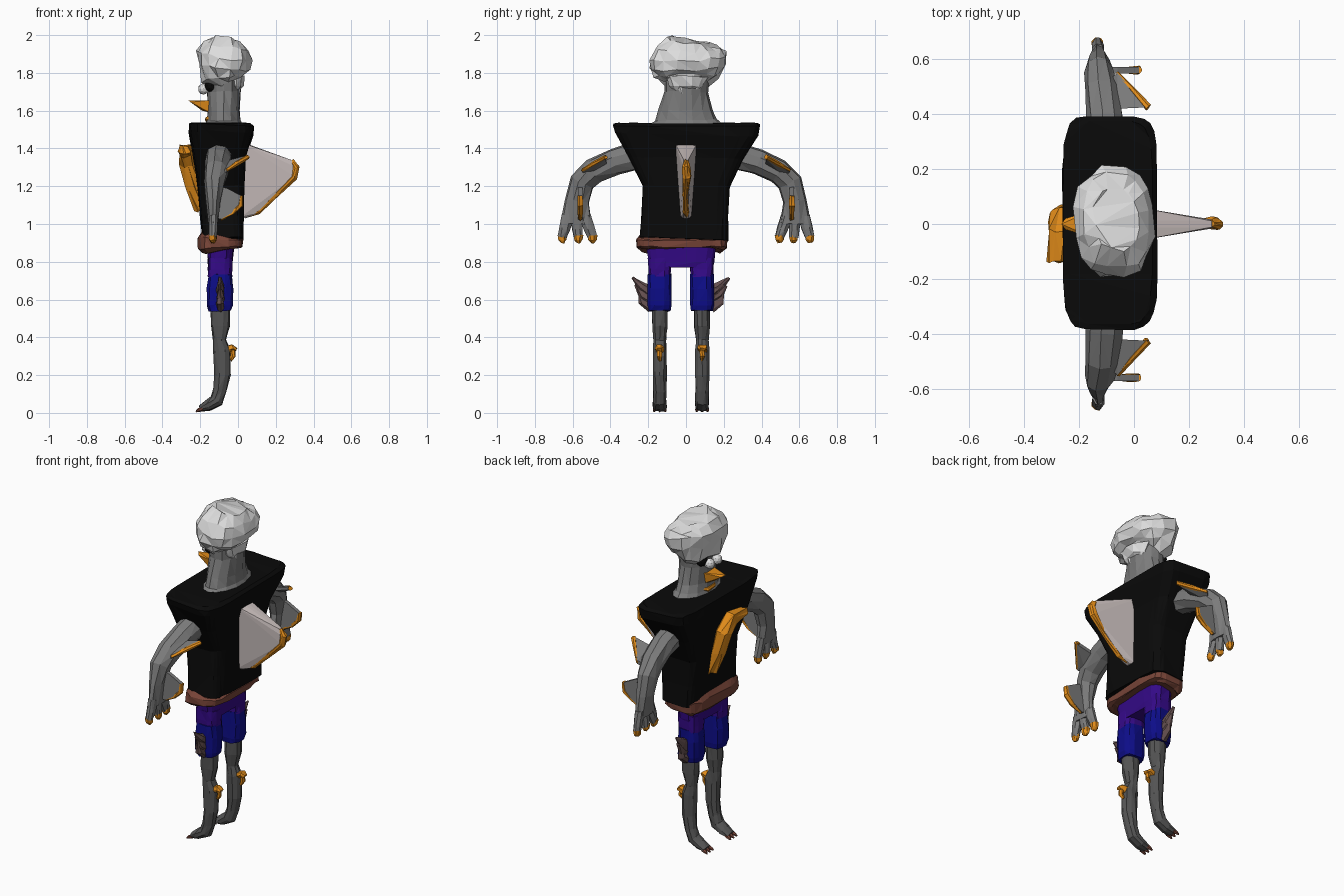
import bpy, bmesh, math, random
from mathutils import Vector

random.seed(4)
cube = bpy.data.objects.get("Cube")
if cube:
    bpy.data.objects.remove(cube, do_unlink=True)

X, Y, Z = Vector((1, 0, 0)), Vector((0, 1, 0)), Vector((0, 0, 1))


def material(name, r, g, b):
    m = bpy.data.materials.new(name)
    m.use_nodes = True
    m.diffuse_color = (r, g, b, 1)
    node = next(n for n in m.node_tree.nodes if n.type == 'BSDF_PRINCIPLED')
    node.inputs["Base Color"].default_value = (r, g, b, 1)
    node.inputs["Roughness"].default_value = 0.9
    return m


BLACK = material("black_cloth", .003, .003, .003)
SKIN = material("grey_skin", .2, .2, .2)
LEG = material("dark_grey_skin", .09, .09, .09)
WHITE = material("white_hair", .72, .72, .72)
PALE = material("pale_fin", .6, .53, .52)
ORANGE = material("orange", .75, .26, .01)
BROWN = material("brown_belt", .19, .06, .04)
PURPLE = material("purple_cloth", .035, .003, .25)
BLUE = material("blue_cloth", .004, .004, .25)
SPIKE = material("grey_brown", .13, .08, .08)


def finish(name, bm, mat):
    bmesh.ops.recalc_face_normals(bm, faces=bm.faces)
    me = bpy.data.meshes.new(name)
    bm.to_mesh(me)
    bm.free()
    me.materials.append(mat)
    ob = bpy.data.objects.new(name, me)
    bpy.context.collection.objects.link(ob)
    return ob


def loft(name, mat, path, radii, ref=X, sides=10, power=2, jitter=.003):
    """Skin superellipse rings along a path; the first radius lies along ref."""
    bm = bmesh.new()
    pts = [Vector(p) for p in path]
    rings = []
    for i, (c, (a, b)) in enumerate(zip(pts, radii)):
        t = (pts[min(i + 1, len(pts) - 1)] - pts[max(i - 1, 0)]).normalized()
        u = (ref - t * ref.dot(t)).normalized()
        v = t.cross(u)
        ring = []
        for k in range(sides):
            w = 2 * math.pi * (k + .5) / sides
            cu, cv = (math.copysign(abs(f) ** (2 / power), f) for f in (math.cos(w), math.sin(w)))
            noise = Vector([random.uniform(-jitter, jitter) for _ in range(3)])
            ring.append(bm.verts.new(c + u * a * cu + v * b * cv + noise))
        rings.append(ring)
    for r, s in zip(rings, rings[1:]):
        for k in range(sides):
            n = (k + 1) % sides
            bm.faces.new((r[k], r[n], s[n], s[k]))
    bm.faces.new(rings[0])
    bm.faces.new(rings[-1])
    bmesh.ops.triangulate(bm, faces=bm.faces)
    return finish(name, bm, mat)


def column(name, mat, rows, **kw):
    """Upright loft from rows of z, x min, x max, y centre, y half width."""
    return loft(name, mat, [((a + b) / 2, c, z) for z, a, b, c, h in rows],
                [((b - a) / 2, h) for z, a, b, c, h in rows], **kw)


def hull(name, mat, pts, thick=None):
    """Convex solid round points, optionally thickened along a vector."""
    bm = bmesh.new()
    for p in pts:
        for o in ((thick, -thick) if thick else (Vector(),)):
            bm.verts.new(Vector(p) + o)
    res = bmesh.ops.convex_hull(bm, input=bm.verts)
    bmesh.ops.delete(bm, geom=list({g for g in res["geom_interior"] if isinstance(g, bmesh.types.BMVert)}),
                     context='VERTS')
    return finish(name, bm, mat)


def ball(name, mat, loc, r):
    bm = bmesh.new()
    bmesh.ops.create_icosphere(bm, subdivisions=2, radius=r)
    bmesh.ops.translate(bm, verts=bm.verts, vec=loc)
    return finish(name, bm, mat)


# Shirt, belt and hips
column("shirt", BLACK, [(.92, -.19, .03, -.01, .235), (1.05, -.2, .03, -.005, .23),
                        (1.2, -.215, .035, 0, .23), (1.35, -.24, .045, 0, .305),
                        (1.48, -.26, .08, .005, .38), (1.525, -.26, .085, .005, .39),
                        (1.535, -.24, .065, .005, .37)], sides=24, power=6)
column("belt", BROWN, [(.86, -.19, .01, -.02, .215), (.875, -.21, .025, -.02, .24),
                       (.92, -.21, .025, -.02, .24), (.94, -.19, .015, -.02, .225)],
       sides=20, power=4, jitter=.006)
column("hips", PURPLE, [(.77, -.155, -.035, -.025, .17), (.8, -.16, -.03, -.025, .175),
                        (.88, -.165, -.02, -.025, .185)], sides=16, power=4)

# Neck, hair and face
column("neck", SKIN, [(1.52, -.18, .03, 0, .2), (1.55, -.165, .015, 0, .165), (1.6, -.16, .01, -.002, .145),
                      (1.7, -.165, .015, .003, .115), (1.78, -.17, .02, .003, .12)], sides=14)
hair = column("hair", WHITE, [(1.74, -.14, .02, .005, .11), (1.775, -.19, .03, .005, .17),
                              (1.83, -.215, .06, .005, .2), (1.89, -.22, .075, .008, .205),
                              (1.935, -.19, .06, .01, .175), (1.965, -.15, .02, .02, .12)],
              sides=16, power=2.4, jitter=.011)
for v in hair.data.vertices:
    lift = max(0, min(1, (v.co.z - 1.74) / .2))
    v.co.z += lift * (.15 * v.co.y - .12 * (v.co.x + .07))
column("hair_back", WHITE, [(1.7, -.04, .005, 0, .06), (1.73, -.05, .025, 0, .09),
                            (1.78, -.06, .035, 0, .11)], jitter=.008)
for s, side in ((-1, "front"), (1, "back")):
    ball(side + "_eye_socket", BLACK, (-.14, s * .055, 1.735), .038)
    ball(side + "_eye", WHITE, (-.182, s * .035, 1.715), .03)
hull("beak", ORANGE, [(-.265, 0, 1.655), (-.25, .02, 1.645), (-.25, -.02, 1.645), (-.15, .05, 1.655),
                      (-.15, -.05, 1.655), (-.15, .04, 1.59), (-.15, -.04, 1.59), (-.19, 0, 1.6)])
loft("mouth", ORANGE, [(-.13, -.08, 1.565), (-.165, -.03, 1.555), (-.165, .03, 1.555), (-.13, .08, 1.565)],
     [(.012, .01)] * 4, ref=Z, sides=6)

# Bent chest crest
loft("chest_crest", ORANGE, [(-.2, .045, 1.07), (-.24, .035, 1.2), (-.27, .02, 1.32),
                             (-.28, -.04, 1.385), (-.285, -.14, 1.395)],
     [(.025, .03), (.035, .037), (.038, .045), (.04, .04), (.03, .025)], ref=X, jitter=.01)

# Large fin with a coloured rim
hull("body_fin", PALE, [(.02, s * w, z) for s in (-1, 1) for w, z in ((.06, 1.43), (.03, 1.04))]
     + [(x, s * .012, z) for s in (-1, 1) for x, z in ((.06, 1.42), (.28, 1.34), (.31, 1.3), (.3, 1.25),
                                                      (.11, 1.06), (.04, 1.03))])
loft("body_fin_rim", ORANGE, [(.285, 0, 1.335), (.305, 0, 1.3), (.295, .005, 1.25), (.2, -.003, 1.15),
                              (.11, 0, 1.065), (.04, 0, 1.04)],
     [(.012, .012), (.022, .018), (.022, .02), (.014, .012), (.018, .012), (.008, .008)],
     ref=Y, sides=8, jitter=.004)

for s, side in ((-1, "front"), (1, "back")):
    # Arm and hand
    loft(side + "_arm", SKIN, [(-.1, s * .27, 1.36), (-.105, s * .38, 1.33), (-.115, s * .49, 1.28),
                               (-.127, s * .55, 1.22), (-.13, s * .575, 1.12), (-.13, s * .58, 1.0)],
         [(.07, .075), (.068, .07), (.065, .068), (.055, .07), (.042, .065), (.025, .085)],
         sides=9, jitter=.004)
    for i, (y0, y1) in enumerate(((.535, .495), (.58, .57), (.625, .655))):
        a, b = Vector((-.13, s * y0, 1.04)), Vector((-.133, s * y1, .93))
        loft(f"{side}_finger_{i + 1}", SKIN, [a, a.lerp(b, .6), b],
             [(.024, .034), (.024, .03), (.02, .025)], sides=8)
        loft(f"{side}_fingertip_{i + 1}", ORANGE, [b + Z * .01, b - Z * .015, b - Z * .03],
             [(.022, .027), (.019, .022), (.008, .01)], sides=8)

    # Arm fins
    tip, low = (.052, s * .425, 1.355), (-.06, s * .55, 1.285)
    hull(side + "_upper_arm_fin", SKIN, [(-.06, s * .42, 1.325), (-.1, s * .52, 1.26), low, tip], Z * .01)
    mid = Vector(tip).lerp(Vector(low), .5)
    loft(side + "_upper_arm_fin_rim", ORANGE, [tip, mid, low], [(.012, .014), (.012, .01), (.008, .006)],
         ref=Z, sides=6)
    edge = [(.018, s * .56, 1.15), (.012, s * .56, 1.1), (-.03, s * .56, 1.06), (-.09, s * .56, 1.025)]
    hull(side + "_forearm_fin", SKIN, [(-.1, s * .56, 1.2), (-.06, s * .56, 1.19), (-.11, s * .56, 1.03)] + edge,
         Y * .011)
    loft(side + "_forearm_fin_rim", ORANGE, edge, [(.014, .01), (.016, .014), (.014, .012), (.01, .008)],
         ref=Y, sides=6)

    # Trouser leg
    c = -.027 + s * .112
    column(side + "_thigh", PURPLE, [(.72, -.16, -.03, c, .06), (.76, -.16, -.03, c, .062),
                                     (.82, -.16, -.03, c, .064)], sides=12, power=3)
    column(side + "_trouser_leg", BLUE, [(.54, -.155, -.035, c, .058), (.57, -.165, -.028, c, .064),
                                         (.66, -.165, -.025, c, .064), (.735, -.155, -.03, c, .063)],
           sides=12, power=3)
    for i, (z, out) in enumerate(((.65, .14), (.61, .125), (.575, .105))):
        loft(f"{side}_thigh_spike_{i + 1}", SPIKE,
             [(-.095, c + s * .045, z - .01), (-.095, c + s * .09, z + .015), (-.095, c + s * out, z + .065)],
             [(.024, .035), (.02, .027), (.007, .006)], sides=7, jitter=.005)

    # Lower leg, foot, toes and spur
    rows = [(-.092, .56, .045, .052), (-.092, .46, .043, .05), (-.097, .385, .034, .034),
            (-.085, .33, .039, .046), (-.083, .2, .038, .042), (-.095, .12, .036, .036),
            (-.115, .065, .037, .036), (-.16, .038, .038, .028), (-.2, .022, .036, .016)]
    loft(side + "_lower_leg", LEG, [(x, c, z) for x, z, a, b in rows], [(a, b) for x, z, a, b in rows], ref=Y)
    for i in (-1, 0, 1):
        loft(f"{side}_toe_{i + 2}", BROWN, [(-.19, c + i * .025, .022), (-.208, c + i * .028, .015),
                                            (-.222, c + i * .03, .007)],
             [(.012, .012), (.01, .01), (.004, .004)], ref=Y, sides=6, jitter=.001)
    loft(side + "_leg_spur", ORANGE, [(-.06, c, .33), (-.03, c, .345), (-.012, c, .335)],
         [(.025, .02), (.024, .018), (.015, .012)], ref=Y, sides=7, jitter=.005)
    loft(side + "_leg_spur_tail", ORANGE, [(-.03, c, .34), (-.025, c, .3), (-.04, c, .28)],
         [(.014, .014), (.014, .012), (.008, .008)], ref=Y, sides=6)
